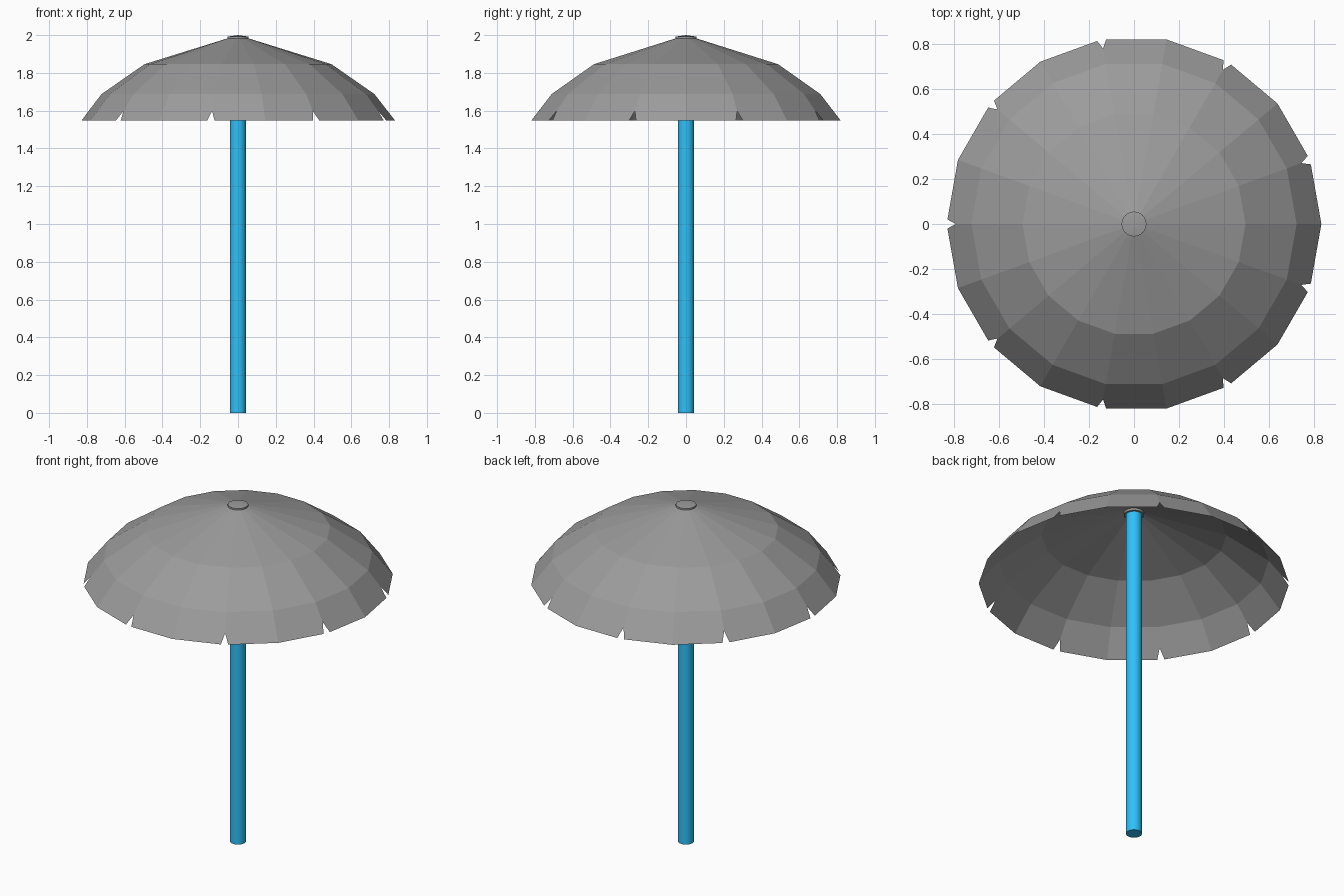
import bpy, bmesh
from math import cos, sin, radians
from mathutils import Vector

if "Cube" in bpy.data.objects:
    bpy.data.objects.remove(bpy.data.objects["Cube"])

SIDES = 18
STEP = 360 / SIDES


def make_material(name, color):
    mat = bpy.data.materials.new(name)
    mat.diffuse_color = (*color, 1)
    mat.use_nodes = True
    mat.node_tree.nodes["Principled BSDF"].inputs["Base Color"].default_value = mat.diffuse_color
    return mat


def make_object(name, bm, mat):
    mesh = bpy.data.meshes.new(name)
    bm.to_mesh(mesh)
    bm.free()
    mesh.materials.append(mat)
    obj = bpy.data.objects.new(name, mesh)
    bpy.context.collection.objects.link(obj)
    return obj


def polar(r, z, i):
    a = radians(i * STEP)
    return Vector((r * cos(a), r * sin(a), z))


def lathe(name, profile, sides, mat):
    """Closed solid turned around z; the profile starts and ends on the axis."""
    bm = bmesh.new()
    verts = [bm.verts.new((r, 0, z)) for r, z in profile]
    edges = [bm.edges.new(p) for p in zip(verts, verts[1:])]
    bmesh.ops.spin(bm, geom=verts + edges, cent=(0, 0, 0), axis=(0, 0, 1),
                   angle=radians(360), steps=sides, use_merge=True)
    bmesh.ops.remove_doubles(bm, verts=bm.verts, dist=1e-4)
    bmesh.ops.recalc_face_normals(bm, faces=bm.faces)
    obj = make_object(name, bm, mat)
    bpy.context.view_layer.objects.active = obj
    obj.select_set(True)
    bpy.ops.object.shade_smooth_by_angle(angle=radians(30))
    obj.select_set(False)


grey = make_material("dark_grey", (0.33, 0.33, 0.33))
blue = make_material("blue", (0.028, 0.53, 0.95))

# Canopy: three faceted bands, with a notch at every second rib of the hem
bm = bmesh.new()
rings = [[bm.verts.new(polar(r, z, i)) for i in range(SIDES)]
         for r, z in ((0.045, 1.986), (0.495, 1.846), (0.722, 1.688))]
for upper, lower in zip(rings, rings[1:]):
    for i in range(SIDES):
        j = (i + 1) % SIDES
        bm.faces.new((upper[i], lower[i], lower[j], upper[j]))

hem = [polar(0.832, 1.547, i) for i in range(SIDES)]
whole, apex, before, after = {}, {}, {}, {}
for i in range(SIDES):
    if i % 2:
        apex[i] = bm.verts.new(polar(0.791, 1.598, i))
        before[i] = bm.verts.new(hem[i].lerp(hem[i - 1], 0.07))
        after[i] = bm.verts.new(hem[i].lerp(hem[(i + 1) % SIDES], 0.07))
    else:
        whole[i] = bm.verts.new(hem[i])
for i in range(SIDES):
    j = (i + 1) % SIDES
    left = [apex[i], after[i]] if i % 2 else [whole[i]]
    right = [before[j], apex[j]] if j % 2 else [whole[j]]
    bm.faces.new([rings[2][i]] + left + right + [rings[2][j]])
make_object("canopy", bm, grey)

# Cap on top of the canopy
lathe("top_cap", [(0, 1.97), (0.055, 1.97), (0.055, 1.992), (0, 2.0)], 32, grey)

# Pole
lathe("pole", [(0, 0), (0.043, 0), (0.043, 1.975), (0, 1.975)], 24, blue)
